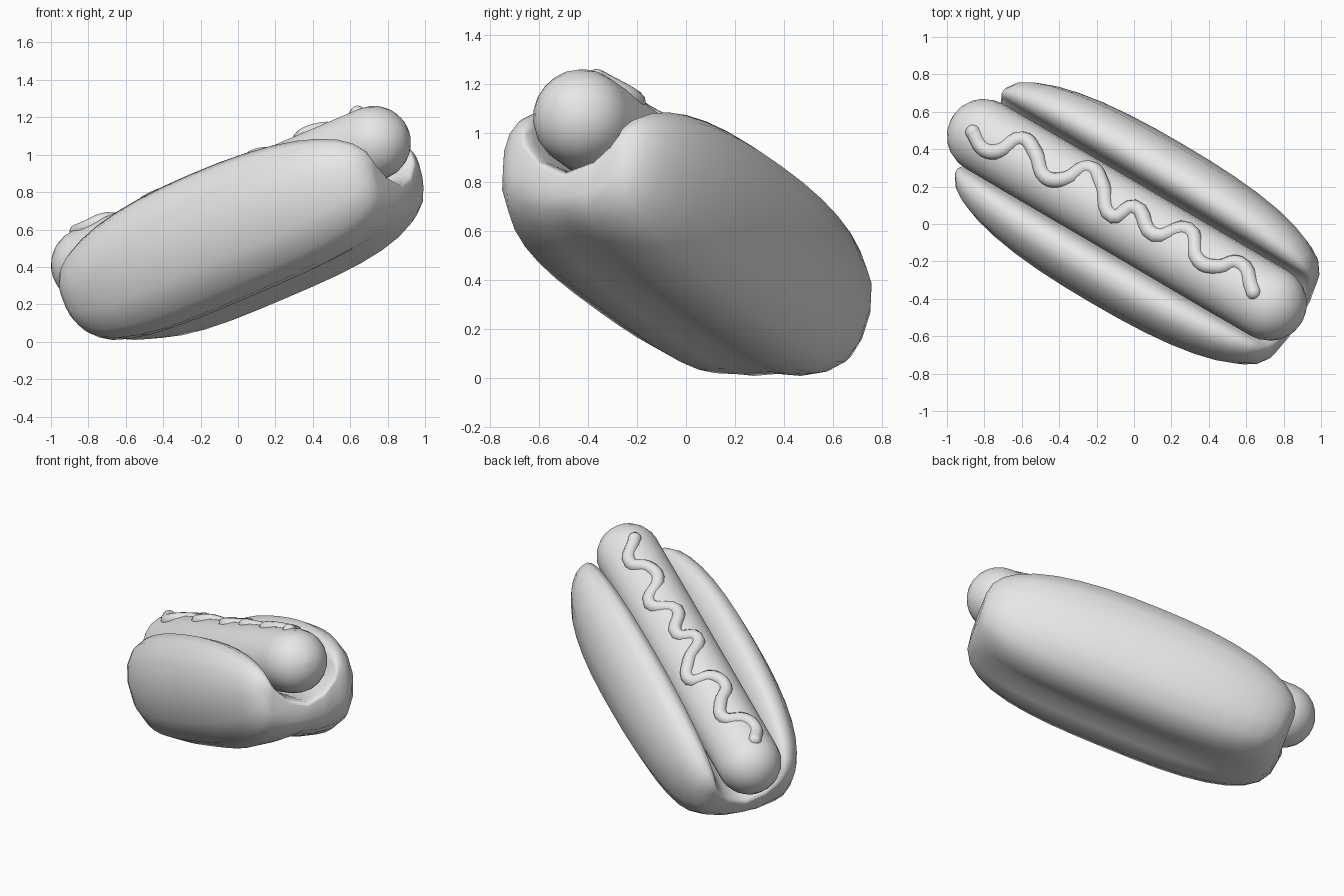
import bpy, bmesh, math
from mathutils import Matrix, Vector

cube = bpy.data.objects.get("Cube")
if cube:
    bpy.data.objects.remove(cube)

# One plain grey for every part
grey = bpy.data.materials.new("plain_grey")
grey.use_nodes = True
colour = (0.8, 0.8, 0.8, 1)
grey.diffuse_color = colour
grey.node_tree.nodes["Principled BSDF"].inputs["Base Color"].default_value = colour

# Tilted frame: length runs along u, width along p, height along n
u = Vector((0.81, -0.475, 0.345)).normalized()
p = Vector((-u.y, u.x, 0)).normalized()
n = u.cross(p)
frame = Matrix((u, p, n)).transposed().to_4x4()

MID = 0.213           # middle of the food along u
SAUSAGE_R = 0.2
SAUSAGE_N = 0.707     # sausage axis height along n
MUSTARD_R = 0.042


def finish(name, bm):
    bmesh.ops.recalc_face_normals(bm, faces=bm.faces)
    mesh = bpy.data.meshes.new(name)
    bm.to_mesh(mesh)
    bm.free()
    for face in mesh.polygons:
        face.use_smooth = True
    mesh.materials.append(grey)
    obj = bpy.data.objects.new(name, mesh)
    obj.matrix_world = frame
    bpy.context.collection.objects.link(obj)
    return obj


def loft(name, rings):
    """Skin a list of closed rings of equal length and cap both ends."""
    bm = bmesh.new()
    loops = [[bm.verts.new(co) for co in ring] for ring in rings]
    count = len(loops[0])
    for a, b in zip(loops, loops[1:]):
        for i in range(count):
            j = (i + 1) % count
            bm.faces.new((a[i], a[j], b[j], b[i]))
    bm.faces.new(loops[0])
    bm.faces.new(loops[-1])
    return finish(name, bm)


# Bun: half cross-section from the bottom groove round the lobe to the trough
half = [(0, 0.205), (0.11, 0.18), (0.24, 0.167), (0.37, 0.225), (0.455, 0.36),
        (0.49, 0.55), (0.465, 0.72), (0.395, 0.84), (0.32, 0.88), (0.255, 0.855),
        (0.22, 0.76), (0.195, 0.65), (0.13, 0.55), (0, 0.5)]
section = half + [(-w, h) for w, h in half[-2:0:-1]]


def shrink(s, power):
    return max(0, 1 - abs(s) ** power) ** (1 / power)


def bun_ring(s):
    """Shrink the section towards a U-shaped spine near the ends."""
    tip = abs(s) > 0.999
    ring = []
    for w, h in section:
        spine_w = max(-0.22, min(0.22, w))
        spine_h = 0.43 + 0.14 * (spine_w / 0.22) ** 2
        rise = 0.03 if tip else shrink(s, 3.2 if h < spine_h else 2.3)
        side = 0.03 if tip else shrink(s, 2.4)
        ring.append((MID + 1.02 * s,
                     0.01 + spine_w + (w - spine_w) * side,
                     spine_h + (h - spine_h) * rise))
    return ring


STEPS = 18
loft("bun", [bun_ring(math.sin(math.pi * (i / STEPS - 0.5)))
             for i in range(STEPS + 1)])

# Sausage: straight tube with round ends
rings = []
for end in (-1, 1):
    for i in range(7):
        a = math.pi / 2 * (i / 6 if end > 0 else 1 - i / 6)
        r = max(0.003, SAUSAGE_R * math.cos(a))
        t = MID + end * (0.942 + SAUSAGE_R * math.sin(a))
        rings.append([(t, r * math.cos(k * math.tau / 20),
                       SAUSAGE_N + r * math.sin(k * math.tau / 20))
                      for k in range(20)])
loft("sausage", rings)

# Mustard: wavy line seen from above, half sunk into the sausage
wave = [(-0.86, 0.49), (-0.8, 0.4), (-0.72, 0.39), (-0.6, 0.455),
        (-0.525, 0.375), (-0.47, 0.25), (-0.37, 0.24), (-0.24, 0.3),
        (-0.17, 0.21), (-0.11, 0.04), (0, 0.09), (0.11, -0.06),
        (0.29, -0.03), (0.35, -0.2), (0.45, -0.23), (0.56, -0.21),
        (0.64, -0.365)]
path = []
for x, y in wave:
    w = p.x * x + p.y * y
    h = SAUSAGE_N + math.sqrt((SAUSAGE_R - 0.015) ** 2 - w * w)
    path.append(Vector(((x - p.x * w - n.x * h) / u.x, w, h)))

curve = bpy.data.curves.new("mustard", "CURVE")
curve.dimensions = "3D"
curve.bevel_depth = MUSTARD_R
curve.bevel_resolution = 3
curve.resolution_u = 5
curve.materials.append(grey)
spline = curve.splines.new("BEZIER")
spline.bezier_points.add(len(path) - 1)
for point, co in zip(spline.bezier_points, path):
    point.co = co
    point.handle_left_type = point.handle_right_type = "AUTO"
mustard = bpy.data.objects.new("mustard", curve)
mustard.matrix_world = frame
bpy.context.collection.objects.link(mustard)

# Round tips of the mustard
for name, co in (("mustard_tip_low", path[0]), ("mustard_tip_high", path[-1])):
    bm = bmesh.new()
    bmesh.ops.create_uvsphere(bm, u_segments=12, v_segments=8, radius=MUSTARD_R,
                              matrix=Matrix.Translation(co))
    finish(name, bm)
